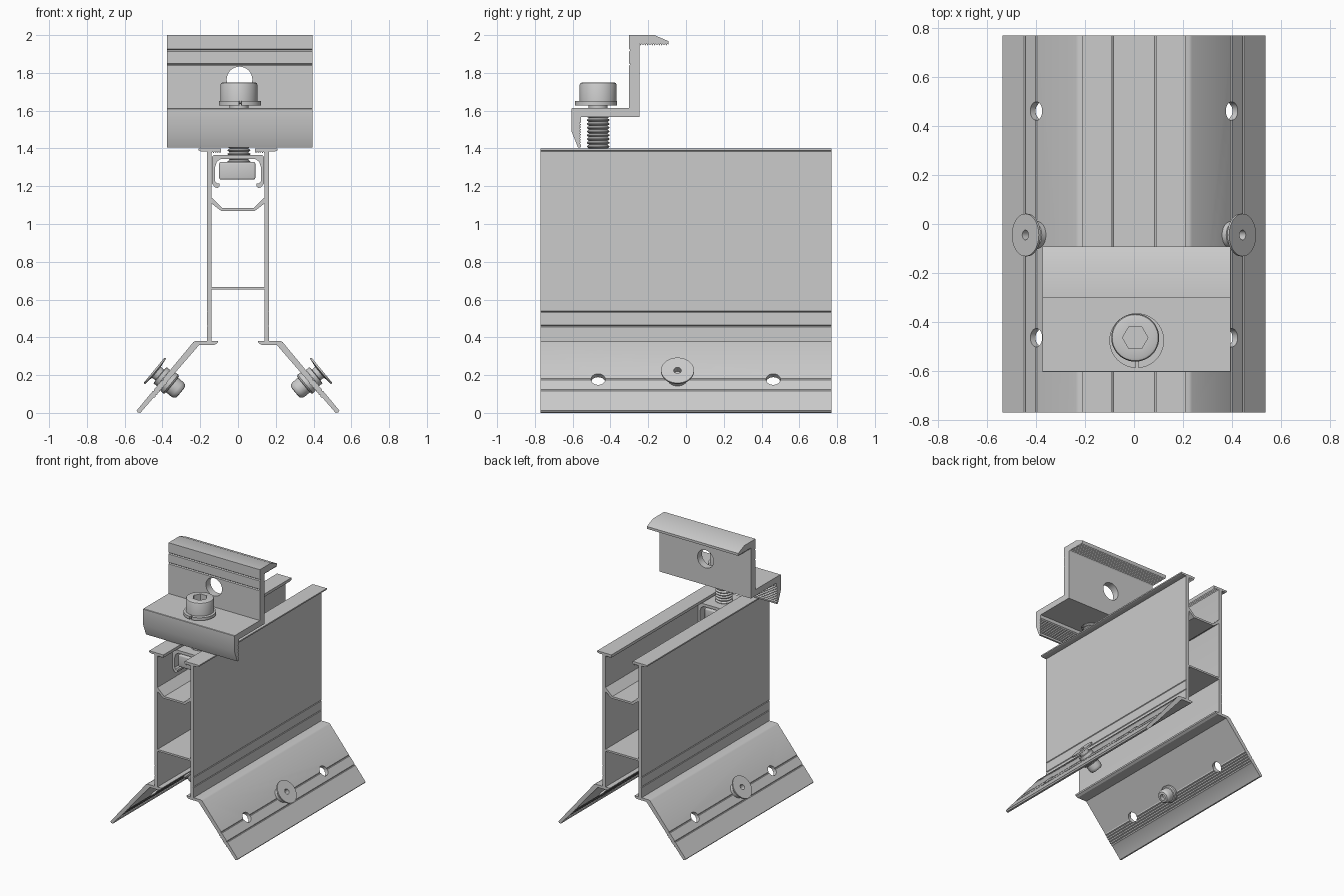
import bpy, bmesh, math
from mathutils import Vector, Matrix

if "Cube" in bpy.data.objects:
    bpy.data.objects.remove(bpy.data.objects["Cube"])


def finish(name, bm, angle=30):
    bmesh.ops.remove_doubles(bm, verts=bm.verts, dist=1e-5)
    bmesh.ops.recalc_face_normals(bm, faces=bm.faces)
    me = bpy.data.meshes.new(name)
    bm.to_mesh(me)
    bm.free()
    ob = bpy.data.objects.new(name, me)
    bpy.context.collection.objects.link(ob)
    smooth(ob, angle)
    return ob


def smooth(ob, angle=30):
    for p in ob.data.polygons:
        p.use_smooth = True
    ob.data.set_sharp_from_angle(angle=math.radians(angle))


def prism(name, pts, axis, a, b, angle=15):
    """Extrude a 2D section along x (section is y,z) or y (section is x,z)."""
    bm = bmesh.new()
    put = (lambda p, t: (t, p[0], p[1])) if axis == 'x' else (lambda p, t: (p[0], t, p[1]))
    lo = [bm.verts.new(put(p, a)) for p in pts]
    hi = [bm.verts.new(put(p, b)) for p in pts]
    bm.faces.new(lo)
    bm.faces.new(hi)
    n = len(pts)
    for i in range(n):
        j = (i + 1) % n
        bm.faces.new((lo[i], lo[j], hi[j], hi[i]))
    return finish(name, bm, angle)


def lathe(name, prof, matrix=Matrix(), n=40, closed=False, start=0.0, sweep=2 * math.pi):
    """Turn an (r, height) profile round the local z axis."""
    bm = bmesh.new()
    full = sweep > 6.28
    rings = []
    for i in range(n if full else n + 1):
        t = start + sweep * i / n
        rings.append([bm.verts.new((r * math.cos(t), r * math.sin(t), h)) for r, h in prof])
    m = len(prof)
    for i in range(n):
        A, B = rings[i], rings[(i + 1) % len(rings)]
        for k in range(m if closed else m - 1):
            l = (k + 1) % m
            if prof[k][0] < 1e-6:
                bm.faces.new((A[k], B[l], A[l]))
            elif prof[l][0] < 1e-6:
                bm.faces.new((A[k], B[k], A[l]))
            else:
                bm.faces.new((A[k], B[k], B[l], A[l]))
    if not full:
        bm.faces.new(rings[0])
        bm.faces.new(rings[-1])
    bm.transform(matrix)
    return finish(name, bm)


def frame(pos, direction):
    return Matrix.Translation(pos) @ Vector(direction).to_track_quat('Z', 'Y').to_matrix().to_4x4()


def bake(ob, angle=30):
    dg = bpy.context.evaluated_depsgraph_get()
    me = bpy.data.meshes.new_from_object(ob.evaluated_get(dg))
    ob.modifiers.clear()
    ob.data = me
    smooth(ob, angle)


def cut(ob, pos, direction, r, length, n=32):
    rod = lathe("cutter", [(0, -length / 2), (r, -length / 2), (r, length / 2), (0, length / 2)],
                frame(pos, direction), n)
    rod.hide_render = True
    m = ob.modifiers.new("hole", 'BOOLEAN')
    m.operation, m.solver, m.object = 'DIFFERENCE', 'EXACT', rod
    bake(ob)
    bpy.data.objects.remove(rod)


def mirror_x(ob):
    m = ob.modifiers.new("mirror", 'MIRROR')
    m.use_clip = m.use_mirror_merge = False
    bake(ob)


def teeth(p, q, n, depth):
    """Sawtooth points from p to q, peaks offset by the depth vector."""
    out = []
    for i in range(n):
        for f, d in ((i / n, 0), ((i + .5) / n, 1)):
            out.append((p[0] + (q[0] - p[0]) * f + depth[0] * d,
                        p[1] + (q[1] - p[1]) * f + depth[1] * d))
    return out + [q]


L = 0.77
N = Vector((0.773, 0, 0.634))           # outward normal of the sloped foot

# Side wall with top flange and sloped foot
foot_x = lambda z: 0.237 + (0.374 - z) * 0.829
foot_in = lambda z: 0.205 + (0.36 - z) * 0.867
side = [(0.09, 1.40), (0.21, 1.40), (0.21, 1.39), (0.195, 1.384), (0.165, 1.384)]
for z in (0.535, 0.46):
    side += [(0.165, z + .004), (0.161, z), (0.165, z - .004)]
side += [(0.165, 0.38), (0.225, 0.38), (0.237, 0.374)]
for z in (0.178, 0.12):
    side += [(foot_x(z + .004), z + .004), (foot_x(z) - .004, z - .003), (foot_x(z - .004), z - .004)]
side += [(0.537, 0.012), (0.53, 0.002), (0.517, 0.0)]
side += teeth((foot_in(.08), .08), (foot_in(.16), .16), 6, (-.004, -.003))
side += [(0.205, 0.36), (0.125, 0.36), (0.108, 0.37), (0.105, 0.38), (0.14, 0.38), (0.14, 1.375)]
side += teeth((0.135, 1.384), (0.09, 1.384), 4, (0, -.01))
rail = prism("rail_sides", side, 'y', -L, L)
for y in (-0.465, 0.462):
    cut(rail, (0.400, y, 0.178), N, 0.038, 0.2)
cut(rail, (0.395, -0.045, 0.185), N, 0.036, 0.08)
mirror_x(rail)

# Rail cross web and upper tray
prism("rail_web", [(-.145, .653), (.145, .653), (.145, .667), (-.145, .667)], 'y', -L, L)
tray = [(.145, 1.112), (.145, 1.14), (.138, 1.138), (.083, 1.085)]
prism("rail_tray", [(-.09, 1.07), (.09, 1.07)] + tray + [(-x, z) for x, z in reversed(tray)], 'y', -L, L)

# Foot fasteners
prof = [(0, .03), (.02, .03), (.02, .064), (.087, .064), (.087, .054), (.038, .048), (.036, .025),
        (.055, .022), (.055, 0), (.034, 0), (.034, -.029), (.062, -.029), (.064, -.05), (.058, -.058),
        (.05, -.06), (.05, -.095), (.047, -.108), (.038, -.118), (.022, -.12), (.022, -.09), (0, -.09)]
mirror_x(lathe("foot_fastener", prof, frame((0.395, -0.045, 0.185), N)))

# Top clamp
clamp = [(-.301, 2.0), (-.167, 2.0), (-.093, 1.968), (-.093, 1.95)]
clamp += teeth((-.098, 1.954), (-.246, 1.954), 12, (0, -.009))
clamp += [(-.246, 1.566), (-.555, 1.566)]
clamp += teeth((-.555, 1.54), (-.555, 1.42), 9, (-.008, 0))
clamp += [(-.558, 1.405), (-.572, 1.405), (-.606, 1.49), (-.606, 1.61), (-.603, 1.613), (-.301, 1.613)]
for z in (1.845, 1.92):
    clamp += [(-.301, z - .006), (-.294, z), (-.301, z + .006)]
clamp = prism("clamp", clamp, 'x', -.375, .395)
cut(clamp, (0.008, -0.27, 1.765), (0, 1, 0), 0.068, 0.2)
bx, by = 0.005, -0.465
cut(clamp, (bx, by, 1.59), (0, 0, 1), 0.068, 0.12)

# Clamp bolt: socket head, threaded shank, split washer
at = Matrix.Translation((bx, by, 0))
head = lathe("bolt_head", [(0, 1.635), (.092, 1.635), (.098, 1.641), (.098, 1.737), (.094, 1.746),
                           (.084, 1.75), (0, 1.75)], at, 48)
cut(head, (bx, by, 1.75), (0, 0, 1), 0.052, 0.13, 6)
thread = [(0, 1.25), (.045, 1.25)]
for i in range(16):
    z = 1.26 + i * .02
    thread += [(.049, z), (.06, z + .008), (.06, z + .012)]
thread += [(.05, 1.58), (.05, 1.64), (0, 1.64)]
lathe("bolt_shank", thread, at, 32)
lathe("split_washer", [(.062, 1.628), (.112, 1.628), (.112, 1.65), (.062, 1.65)],
      Matrix.Translation((0.011, -0.477, 0)), 40, True, -1.5, 2 * math.pi - .12)

# Slot nut and its spring clip
nut = prism("slot_nut", [(-.1, 1.235), (.092, 1.235), (.092, 1.328), (-.1, 1.328)], 'y', -.58, -.35)
b = nut.modifiers.new("bevel", 'BEVEL')
b.width, b.segments = 0.01, 3
bake(nut)
half = [(.09, 1.345), (.112, 1.33), (.122, 1.30), (.122, 1.228), (.112, 1.216), (.098, 1.214), (.098, 1.2),
        (.108, 1.19), (.122, 1.194), (.138, 1.215), (.138, 1.355), (.128, 1.366)]
prism("spring_clip", half + [(-x, z) for x, z in reversed(half)], 'y', -.59, -.34)
